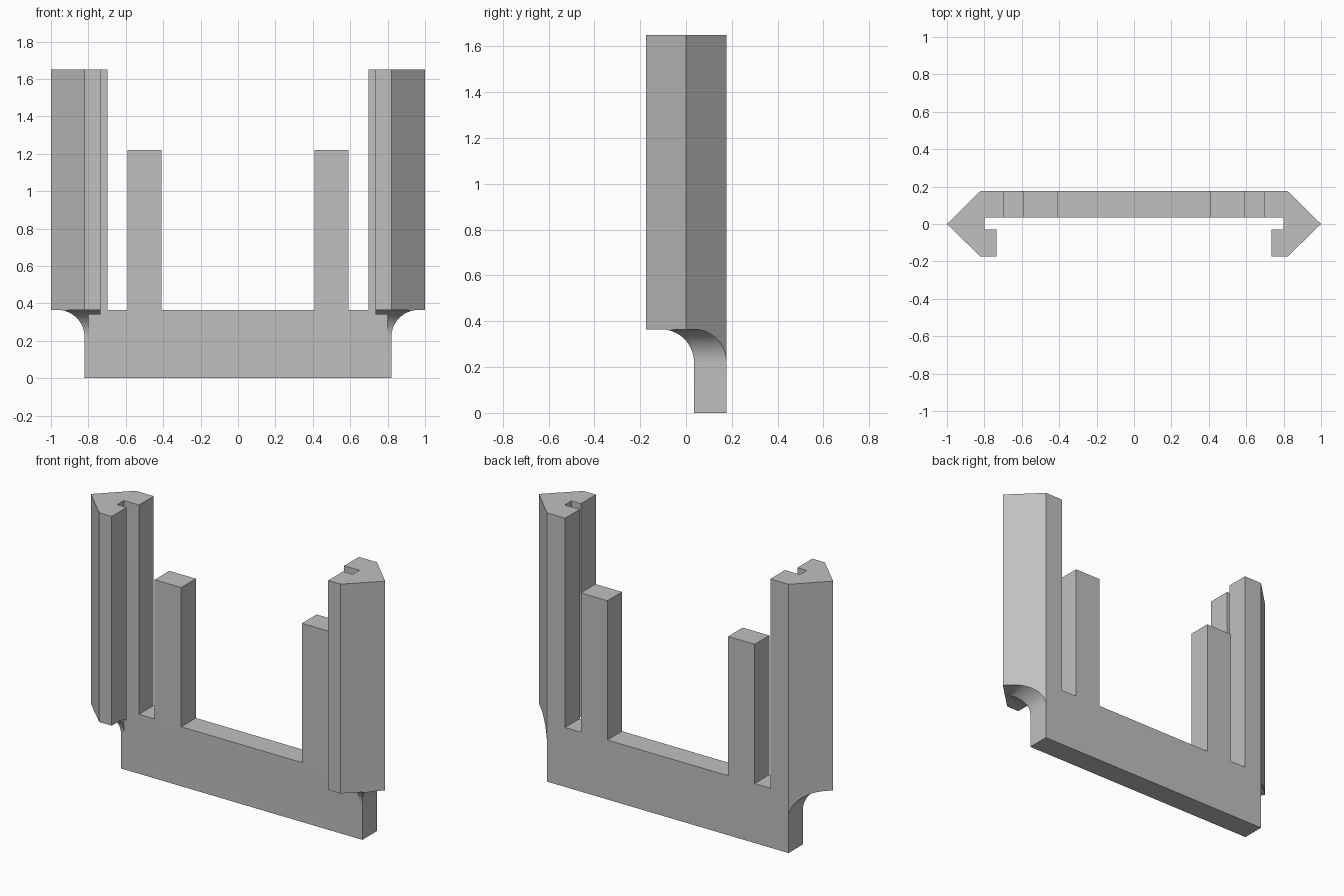
import bpy, bmesh, math
from mathutils import Vector

if "Cube" in bpy.data.objects:
    bpy.data.objects.remove(bpy.data.objects["Cube"], do_unlink=True)

grey = bpy.data.materials.new("light grey")
grey.use_nodes = True
grey.diffuse_color = (0.53, 0.53, 0.53, 1)
grey.node_tree.nodes["Principled BSDF"].inputs["Base Color"].default_value = grey.diffuse_color


def prism(name, outline, axis, lo, hi):
    """Extrude a 2D outline along the given axis (0 = x, 1 = y, 2 = z)."""
    bm = bmesh.new()

    def place(a, b, depth):
        co = [a, b]
        co.insert(axis, depth)
        return bm.verts.new(co)

    face = bm.faces.new([place(a, b, lo) for a, b in outline])
    ext = bmesh.ops.extrude_face_region(bm, geom=[face])
    move = Vector((0, 0, 0))
    move[axis] = hi - lo
    new = [g for g in ext["geom"] if isinstance(g, bmesh.types.BMVert)]
    bmesh.ops.translate(bm, vec=move, verts=new)
    bmesh.ops.recalc_face_normals(bm, faces=bm.faces)
    mesh = bpy.data.meshes.new(name)
    bm.to_mesh(mesh)
    bm.free()
    mesh.materials.append(grey)
    obj = bpy.data.objects.new(name, mesh)
    bpy.context.collection.objects.link(obj)
    return obj


def combine(target, tool, operation):
    mod = target.modifiers.new(operation.lower(), 'BOOLEAN')
    mod.operation = operation
    mod.solver = 'EXACT'
    mod.object = tool
    bpy.context.view_layer.objects.active = target
    bpy.ops.object.modifier_apply(modifier=mod.name)
    bpy.data.objects.remove(tool, do_unlink=True)


HEIGHT, SHELF, BAR_TOP = 1.65, 0.365, 1.22
SIDE, FRONT, BACK = 0.82, 0.035, 0.177
RADIUS = 0.145


def cove(start, direction):
    """Cutter outline that leaves a concave quarter round under an overhang."""
    pts = [(start, -0.1)]
    for i in range(17):
        a = math.pi / 2 * i / 16
        pts.append((start + direction * RADIUS * (1 - math.cos(a)),
                    SHELF - RADIUS + RADIUS * math.sin(a)))
    end = start + direction * 0.5
    return pts + [(end, SHELF), (end, -0.1)]


# Back plate: base, two inner bars and the backs of the posts
half = [(0.41, SHELF), (0.41, BAR_TOP), (0.59, BAR_TOP), (0.59, SHELF),
        (0.697, SHELF), (0.697, HEIGHT), (SIDE, HEIGHT), (SIDE, 0)]
outline = half + [(-x, z) for x, z in reversed(half)]
frame = prism("slotted_frame", outline, 1, FRONT, BACK)

# Pointed posts with a hooked front lip
post = [(0.74, BACK), (SIDE, BACK), (1, 0), (SIDE, -0.175), (0.735, -0.175),
        (0.735, -0.03), (0.8, -0.03), (0.8, FRONT), (0.74, FRONT)]
for s in (1, -1):
    combine(frame, prism("post", [(s * x, y) for x, y in post], 2, 0.1, HEIGHT), 'UNION')

# Concave rounds under the post overhangs: outer sides and front
for s in (1, -1):
    combine(frame, prism("side_cutter", cove(s * SIDE, s), 1, -0.5, 0.5), 'DIFFERENCE')
combine(frame, prism("front_cutter", cove(FRONT, -1), 0, -1.3, 1.3), 'DIFFERENCE')

# Clean flat faces and shade
bm = bmesh.new()
bm.from_mesh(frame.data)
bmesh.ops.remove_doubles(bm, verts=bm.verts, dist=0.0001)
bmesh.ops.dissolve_limit(bm, angle_limit=math.radians(1), verts=bm.verts, edges=bm.edges)
bm.to_mesh(frame.data)
bm.free()
bpy.ops.object.select_all(action='DESELECT')
frame.select_set(True)
bpy.context.view_layer.objects.active = frame
bpy.ops.object.shade_smooth_by_angle(angle=math.radians(30))
